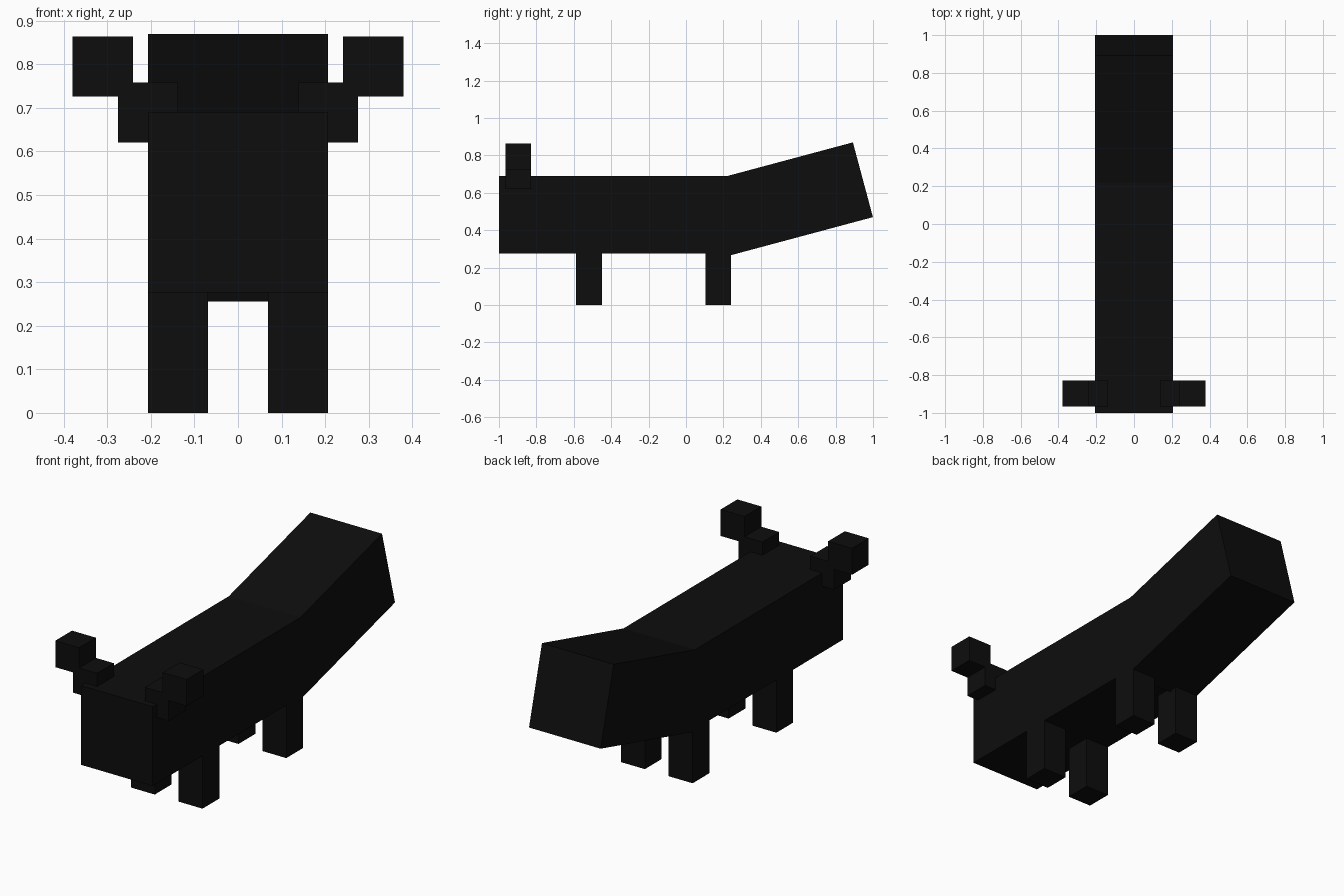
import bpy
import math
from mathutils import Vector, Matrix

cube = bpy.data.objects.get("Cube")
if cube:
    bpy.data.objects.remove(cube, do_unlink=True)

U = 2 / 29            # block unit shared by every part
COLOUR = (0.004, 0.004, 0.004, 1)

black = bpy.data.materials.new("soft_black")
black.use_nodes = True
black.diffuse_color = COLOUR
bsdf = next(n for n in black.node_tree.nodes if n.type == 'BSDF_PRINCIPLED')
bsdf.inputs["Base Color"].default_value = COLOUR


def box(name, low, size, tilt=0):
    """Flat-faced box from its low corner; tilt turns it about its low front edge."""
    bpy.ops.mesh.primitive_cube_add(size=1)
    obj = bpy.context.object
    obj.name = obj.data.name = name
    size = Vector(size)
    obj.data.transform(Matrix.Translation(size / 2) @ Matrix.Diagonal(size).to_4x4())
    obj.location = low
    obj.rotation_euler.x = math.radians(tilt)
    obj.data.materials.append(black)


# Long body
box("body", (-3 * U, -1, 4 * U), (6 * U, 18 * U, 6 * U))

# Raised tail section, sunk into the back of the body
box("tail", (-3 * U, 0.2, 0.256), (6 * U, 12 * U, 6 * U), 15)

# Legs and stepped antennae on both sides
for side, sign in (("left", 1), ("right", -1)):
    def paired(name, x, y, z, height=2 * U):
        box(f"{side}_{name}", (sign * x - U, y, z), (2 * U, 2 * U, height))

    paired("front_leg", 2 * U, -0.588, 0, 4 * U)
    paired("back_leg", 2 * U, 0.103, 0, 4 * U)
    paired("antenna_base", 3 * U, -1 + U / 2, 9 * U)
    paired("antenna_tip", 4.5 * U, -1 + U / 2, 10.53 * U)
